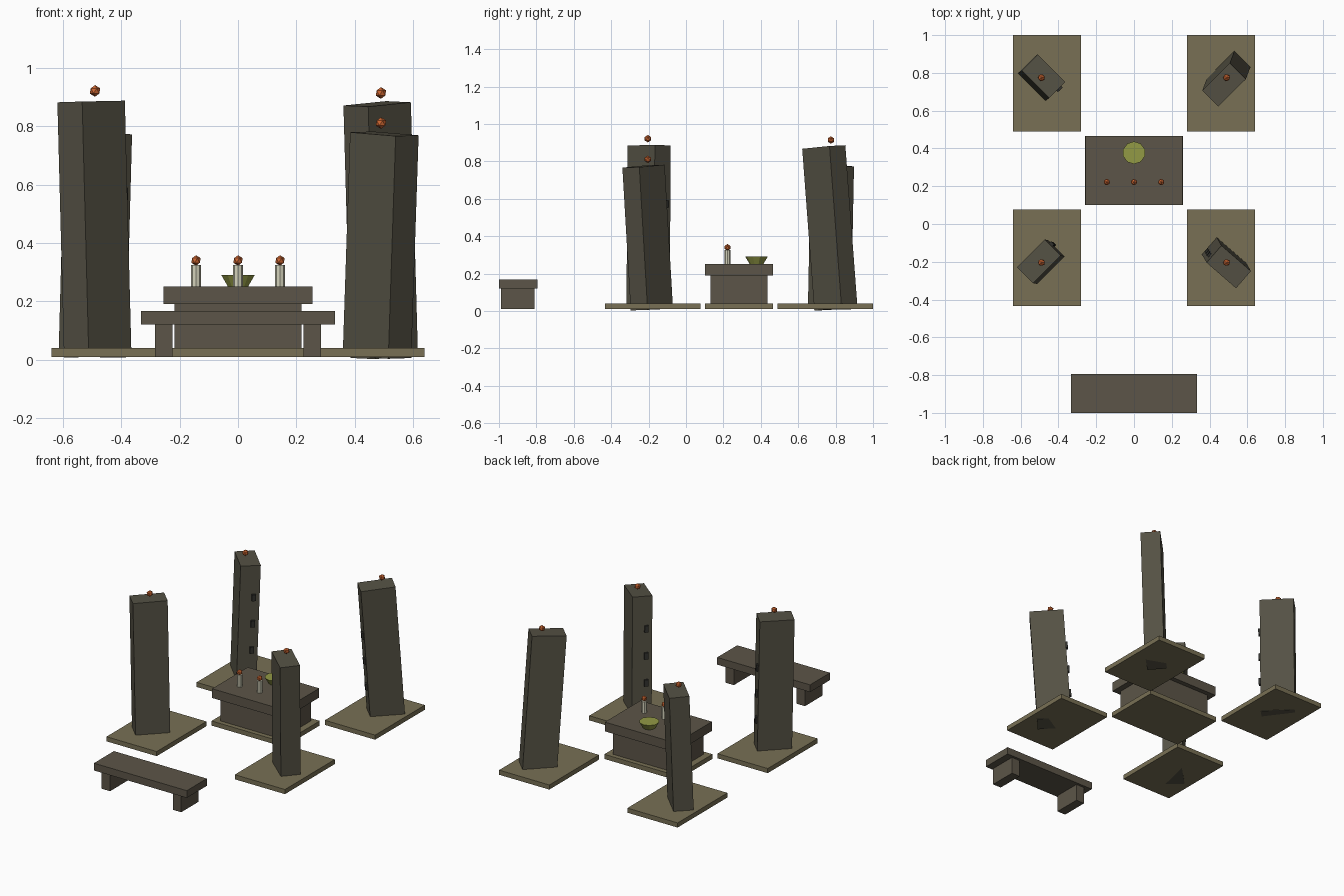
import bpy, bmesh, math
from mathutils import Matrix, Vector

cube = bpy.data.objects.get("Cube")
if cube:
    bpy.data.objects.remove(cube, do_unlink=True)


def material(name, rgb):
    m = bpy.data.materials.new(name)
    m.use_nodes = True
    col = (*rgb, 1.0)
    m.diffuse_color = col
    m.node_tree.nodes["Principled BSDF"].inputs["Base Color"].default_value = col
    return m


STONE = material("altar stone", (0.107, 0.091, 0.065))
PILLAR = material("pillar stone", (0.09, 0.083, 0.058))
SLAB = material("sandy paving", (0.188, 0.162, 0.089))
WAX = material("pale wax", (0.66, 0.65, 0.5))
EMBER = material("orange ember", (0.6, 0.13, 0.03))
BOWL = material("olive bowl", (0.29, 0.32, 0.06))
RUNE = material("dark rune", (0.03, 0.03, 0.026))


def finish(name, bm, mat, matrix=None):
    mesh = bpy.data.meshes.new(name)
    bm.to_mesh(mesh)
    bm.free()
    mesh.materials.append(mat)
    ob = bpy.data.objects.new(name, mesh)
    if matrix:
        ob.matrix_world = matrix
    bpy.context.collection.objects.link(ob)
    return ob


def box(name, size, centre, mat, matrix=None):
    bm = bmesh.new()
    bmesh.ops.create_cube(bm, size=1.0)
    bmesh.ops.scale(bm, vec=size, verts=bm.verts)
    bmesh.ops.translate(bm, vec=centre, verts=bm.verts)
    return finish(name, bm, mat, matrix)


def slab(name, w, d, x, y, z0, z1, mat):
    return box(name, (w, d, z1 - z0), (x, y, (z0 + z1) / 2), mat)


def drum(name, sides, r0, r1, x, y, z0, z1, mat):
    bm = bmesh.new()
    bmesh.ops.create_cone(bm, cap_ends=True, segments=sides, radius1=r0,
                          radius2=r1, depth=z1 - z0)
    bmesh.ops.translate(bm, vec=(x, y, (z0 + z1) / 2), verts=bm.verts)
    return finish(name, bm, mat)


def ember(name, x, y, z, r):
    bm = bmesh.new()
    bmesh.ops.create_icosphere(bm, subdivisions=1, radius=r)
    bmesh.ops.translate(bm, vec=(x, y, z), verts=bm.verts)
    return finish(name, bm, EMBER)


# Altar: base, body and overhanging top
AY = 0.283
slab("altar_base", 0.52, 0.365, 0, AY, 0.01, 0.04, SLAB)
slab("altar_body", 0.435, 0.305, 0, AY, 0.011, 0.19, STONE)
slab("altar_top", 0.512, 0.365, 0, AY, 0.19, 0.25, STONE)

# Candles and offering bowl
for i in (-1, 0, 1):
    x = 0.144 * i
    drum(f"candle_{i + 2}", 8, 0.0165, 0.0165, x, 0.222, 0.25, 0.325, WAX)
    ember(f"candle_flame_{i + 2}", x, 0.222, 0.34, 0.018)
drum("offering_bowl", 10, 0.036, 0.06, 0, 0.377, 0.25, 0.29, BOWL)

# Bench
slab("bench_seat", 0.666, 0.205, 0, -0.8975, 0.12, 0.167, STONE)
for side, s in (("left", 1), ("right", -1)):
    slab(f"bench_leg_{side}", 0.06, 0.178, 0.255 * s, -0.9, 0.01, 0.12, STONE)

# Leaning pillars: name, x, y, yaw toward the altar, lean, height
PILLARS = [
    ("front_right", -0.492, -0.2, 45, (-0.026, 0.006), 0.875),
    ("front_left", 0.489, -0.205, 139, (0.033, -0.058), 0.765),
    ("back_right", -0.489, 0.775, -45, (0.027, 0.02), 0.765),
    ("back_left", 0.489, 0.769, 225, (-0.028, -0.075), 0.868),
]
LENGTH, WIDTH = 0.207, 0.12
for name, x, y, yaw, lean, h in PILLARS:
    sx = math.copysign(0.46, x)
    py = 0.745 if y > 0 else -0.178
    slab(f"{name}_paving", 0.36, 0.51, sx, py, 0.01, 0.04, SLAB)
    up = Vector((*lean, 1)).normalized()
    tilt = Vector((0, 0, 1)).rotation_difference(up).to_matrix().to_4x4()
    place = (Matrix.Translation((x, y, 0.01 + h / 2)) @ tilt
             @ Matrix.Rotation(math.radians(yaw), 4, "Z"))
    box(f"{name}_pillar", (LENGTH, WIDTH, h), (0, 0, 0), PILLAR, place)
    # Small raised marks on the narrow face toward the altar
    for k, z in enumerate((0.23, 0.4, 0.57)):
        box(f"{name}_mark_{k + 1}", (0.024, 0.024, 0.042),
            (LENGTH / 2, 0.024, z - h / 2 - 0.01), RUNE, place)
    ember(f"{name}_ember", math.copysign(0.49, x), 0.775 if y > 0 else -0.204,
          h + 0.046, 0.02)

# Shared ground-level paving sits where every piece already meets the floor
bpy.context.view_layer.update()
